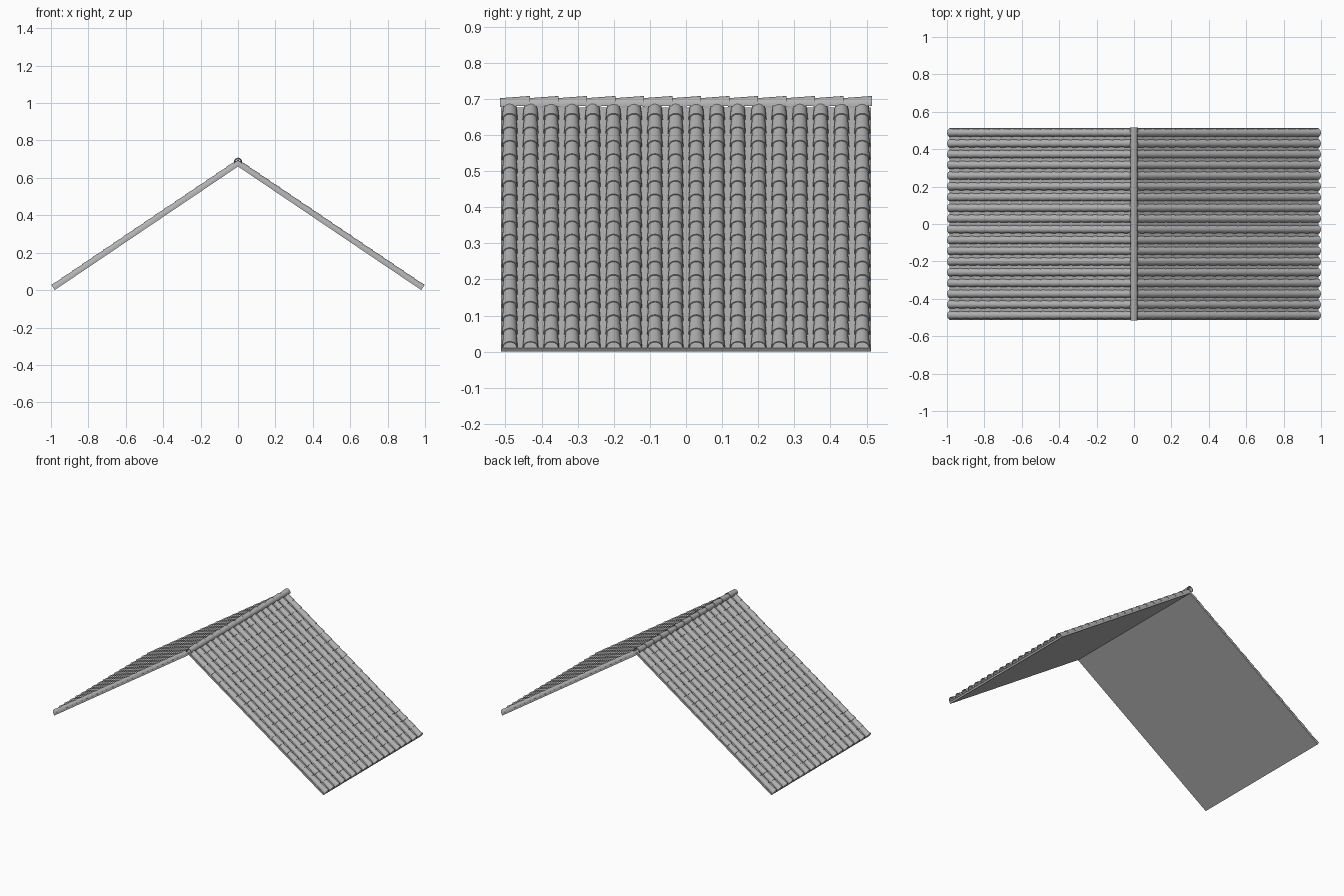
import bpy, bmesh, math

cube = bpy.data.objects.get("Cube")
if cube:
    bpy.data.objects.remove(cube, do_unlink=True)

PITCH = math.radians(34)          # roof slope
HALF_SPAN, DEPTH, SLAB = 0.98, 1.024, 0.012
COLUMNS, ROWS, RIDGE_TILES = 18, 18, 13
APEX_LOW = HALF_SPAN * math.tan(PITCH)
APEX_TOP = APEX_LOW + SLAB / math.cos(PITCH)

gray = bpy.data.materials.new("roof gray")
gray.use_nodes = True
color = (0.45, 0.45, 0.45, 1)
gray.diffuse_color = color
gray.node_tree.nodes["Principled BSDF"].inputs["Base Color"].default_value = color


def finish(bm, name, smooth=False):
    bmesh.ops.recalc_face_normals(bm, faces=bm.faces)
    mesh = bpy.data.meshes.new(name)
    bm.to_mesh(mesh)
    bm.free()
    mesh.materials.append(gray)
    obj = bpy.data.objects.new(name, mesh)
    bpy.context.collection.objects.link(obj)
    if smooth:
        bpy.ops.object.select_all(action='DESELECT')
        obj.select_set(True)
        bpy.context.view_layer.objects.active = obj
        bpy.ops.object.shade_smooth_by_angle(angle=math.radians(35))
    return obj


def barrel_tile(name, length, r_small, r_big, skirt=0.0, lift=0.0, wall=0.003, n=10):
    """Hollow tapered half barrel along +x, widest and highest at its far end."""
    bm = bmesh.new()
    loops = []
    for x, r, up in ((0, r_small, 0), (length, r_big, lift)):
        loop = []
        for radius, order in ((r, range(n + 1)), (r - wall, range(n, -1, -1))):
            arc = [(radius * math.cos(math.pi * i / n),
                    radius * math.sin(math.pi * i / n) + up) for i in order]
            if skirt:
                arc = [(arc[0][0], up - skirt)] + arc + [(arc[-1][0], up - skirt)]
            loop += [bm.verts.new((x, y, z)) for y, z in arc]
        loops.append(loop)
    a, b = loops
    count, half = len(a), len(a) // 2
    for i in range(count):
        j = (i + 1) % count
        bm.faces.new((a[i], a[j], b[j], b[i]))
    # ring-shaped end faces
    for loop in loops:
        for i in range(half - 1):
            bm.faces.new((loop[i], loop[i + 1], loop[count - 2 - i], loop[count - 1 - i]))
    return finish(bm, name, smooth=True)


def repeat(obj, count, offset):
    mod = obj.modifiers.new("repeat", 'ARRAY')
    mod.count = count
    mod.use_relative_offset = False
    mod.use_constant_offset = True
    mod.constant_offset_displace = offset


# Roof deck: chevron profile extruded along the depth
bm = bmesh.new()
ex, ez = HALF_SPAN + SLAB * math.sin(PITCH), SLAB * math.cos(PITCH)
profile = [(0, APEX_LOW), (HALF_SPAN, 0), (ex, ez),
           (0, APEX_TOP), (-ex, ez), (-HALF_SPAN, 0)]
front, back = [[bm.verts.new((x, y, z)) for x, z in profile]
               for y in (-DEPTH / 2, DEPTH / 2)]
for i in range(6):
    j = (i + 1) % 6
    bm.faces.new((front[i], front[j], back[j], back[i]))
for ring in (front, back):
    bm.faces.new(ring[:4])
    bm.faces.new((ring[0], ring[3], ring[4], ring[5]))
finish(bm, "roof_deck")

# Barrel tiles on both slopes
slope = ex / math.cos(PITCH)
overlap = 0.006
row = (slope + overlap) / ROWS
spacing = 0.0574
for side, turn in (("left", 0), ("right", math.pi)):
    tiles = barrel_tile(side + "_slope_tiles", row + overlap, 0.018, 0.022)
    # shift the first tile to the top corner of the slope
    for v in tiles.data.vertices:
        v.co.x -= 2 * overlap
        v.co.y -= spacing * (COLUMNS - 1) / 2
    repeat(tiles, ROWS, (row, 0, 0))
    repeat(tiles, COLUMNS, (0, spacing, 0))
    tiles.location = (0, 0, APEX_TOP)
    tiles.rotation_euler = (0, PITCH, turn)

# Ridge caps, each rising toward the back over the next one
step = 1.026 / RIDGE_TILES
ridge = barrel_tile("ridge_tiles", step + 0.004, 0.018, 0.021, skirt=0.006, lift=0.003)
repeat(ridge, RIDGE_TILES, (step, 0, 0))
ridge.location = (0, -0.515, 0.684)
ridge.rotation_euler = (0, 0, math.pi / 2)
